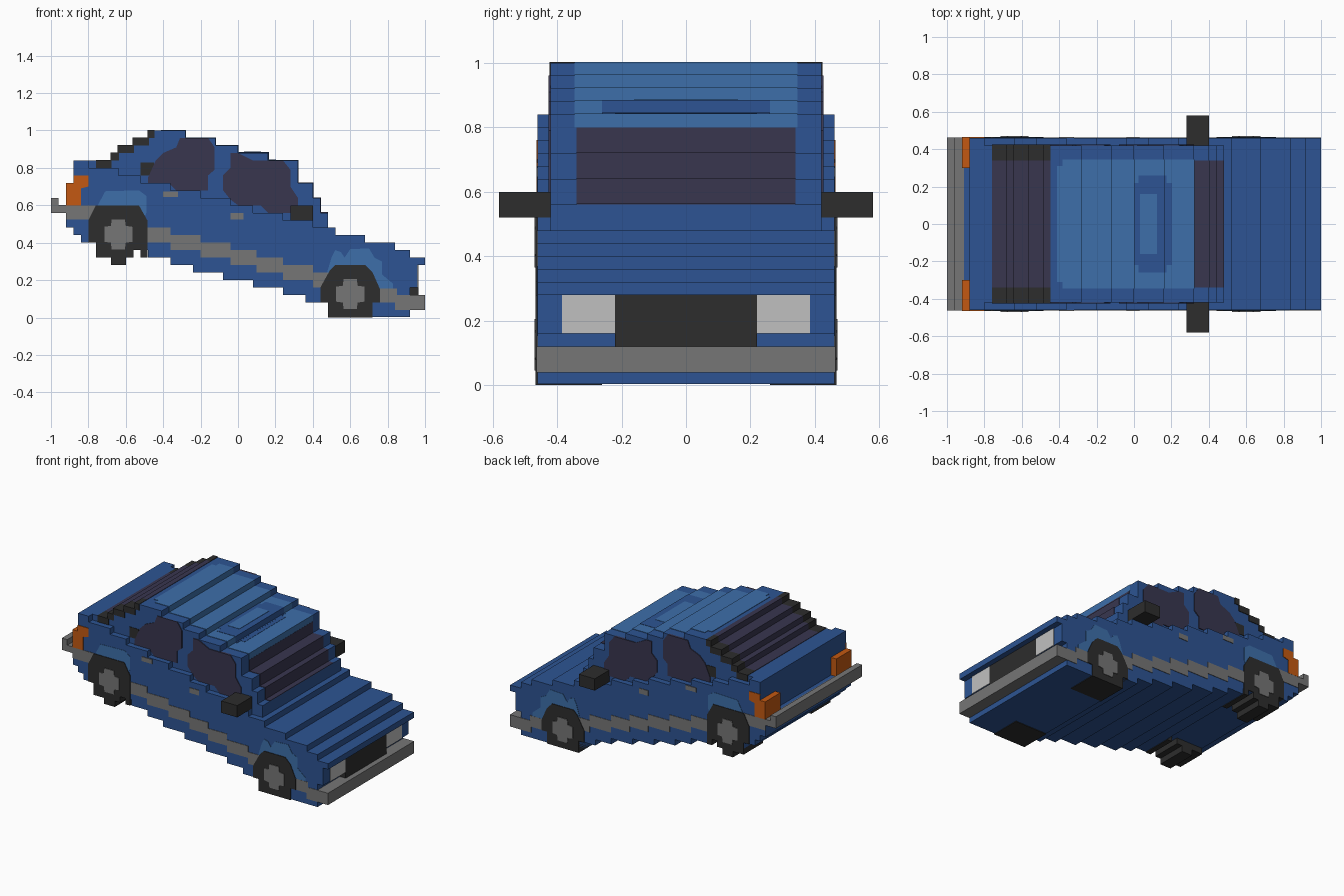
import bpy
import bmesh

cube = bpy.data.objects.get("Cube")
if cube:
    bpy.data.objects.remove(cube, do_unlink=True)


def material(name, rgb):
    lin = [((c / 255 + 0.055) / 1.055) ** 2.4 for c in rgb] + [1.0]
    m = bpy.data.materials.new(name)
    m.use_nodes = True
    m.diffuse_color = lin
    bsdf = m.node_tree.nodes["Principled BSDF"]
    bsdf.inputs["Base Color"].default_value = lin
    bsdf.inputs["Roughness"].default_value = 0.8
    return m


BLUE = material("body blue", (45, 84, 147))
LIGHT = material("light blue", (61, 111, 170))
GLASS = material("dark glass", (56, 54, 79))
BLACK = material("black rubber", (45, 45, 45))
GREY = material("grey trim", (118, 118, 118))
LAMP = material("headlight white", (192, 192, 192))
ORANGE = material("tail light orange", (195, 89, 18))


def prisms(name, parts, mat):
    """One object from (x-z outline, y0, y1) extrusions."""
    bm = bmesh.new()
    for pts, y0, y1 in parts:
        face = bm.faces.new([bm.verts.new((x, y0, z)) for x, z in pts])
        ext = bmesh.ops.extrude_face_region(bm, geom=[face])
        moved = [v for v in ext["geom"] if isinstance(v, bmesh.types.BMVert)]
        bmesh.ops.translate(bm, verts=moved, vec=(0, y1 - y0, 0))
        bm.faces.ensure_lookup_table()
    bmesh.ops.recalc_face_normals(bm, faces=bm.faces)
    mesh = bpy.data.meshes.new(name)
    bm.to_mesh(mesh)
    bm.free()
    mesh.materials.append(mat)
    obj = bpy.data.objects.new(name, mesh)
    bpy.context.collection.objects.link(obj)
    return obj


def rect(x0, x1, z0, z1):
    return [(x0, z0), (x1, z0), (x1, z1), (x0, z1)]


def pair(name, outlines, y0, y1, mat):
    """The same outlines on both flanks of the car."""
    prisms(name, [(o, s * y0, s * y1) for o in outlines for s in (-1, 1)], mat)


def center(name, outlines, hy, mat):
    prisms(name, [(o, -hy, hy) for o in outlines], mat)


# Stepped roofline and underside: (start x, height)
ROOF = [(-0.88, 0.84), (-0.68, 0.88), (-0.64, 0.92), (-0.56, 0.96), (-0.48, 1.0),
        (-0.28, 0.96), (-0.12, 0.92), (0.0, 0.88), (0.16, 0.84), (0.32, 0.72),
        (0.40, 0.64), (0.44, 0.56), (0.48, 0.48), (0.56, 0.44), (0.72, 0.40),
        (0.88, 0.36), (0.92, 0.32)]
UNDER = [(-0.92, 0.48), (-0.88, 0.44), (-0.84, 0.40), (-0.76, 0.36), (-0.48, 0.32),
         (-0.36, 0.28), (-0.24, 0.24), (-0.08, 0.20), (0.08, 0.16), (0.24, 0.12),
         (0.36, 0.08), (0.48, 0.004), (0.92, 0.16), (0.96, 0.28)]


def height(steps, x):
    return [z for sx, z in steps if sx <= x + 1e-6][-1]


def stairs(steps, end):
    ends = [s[0] for s in steps[1:]] + [end]
    return [p for (x, z), e in zip(steps, ends) for p in ((x, z), (e, z))]


# Lower body, topped by a stepped beltline that falls towards the nose
belt = [(-0.92, 0.60)]
for i in range(-22, 25):
    x = i * 0.04
    b = round((0.605 - 0.27 * (x + 0.02)) / 0.04) * 0.04
    z = min(b, height(ROOF, x))
    if abs(z - belt[-1][1]) > 0.01:
        belt.append((x, z))
center("lower_body", [stairs(belt, 1.0) + stairs(UNDER, 1.0)[::-1]], 0.46, BLUE)

# Narrower cabin
cabin = [(-0.80, 0.84)] + [s for s in ROOF if -0.8 < s[0] < 0.46]
center("cabin", [stairs(cabin, 0.48) + [(0.48, 0.40), (-0.80, 0.60)]], 0.42, BLUE)


def skin(x0, x1, e, drop):
    """Thin stepped cladding that follows the roofline, risers included."""
    out = []
    ends = [s[0] for s in ROOF[1:]] + [1.0]
    for (a, z), b in zip(ROOF, ends):
        a, b = max(a, x0), min(b, x1)
        if b - a > 0.001:
            out.append(rect(a - e, b + e, z - drop, z + e))
    return out


# Roof panel and sunroof
center("roof_panel", skin(-0.38, 0.32, 0.003, 0.04), 0.345, LIGHT)
center("roof_panel_rear_edge", skin(-0.41, -0.37, 0.003, 0.04), 0.31, LIGHT)
center("sunroof_frame", skin(0.03, 0.17, 0.005, 0.04), 0.26, BLUE)
center("sunroof_frame_ends", skin(0.0, 0.20, 0.0045, 0.04), 0.22, BLUE)
center("sunroof_pane", skin(0.04, 0.115, 0.007, 0.02), 0.16, LIGHT)

# Windscreen, rear window and its black pillars
center("windscreen", skin(0.325, 0.477, 0.003, 0.08) + [rect(0.30, 0.324, 0.70, 0.80)],
       0.34, GLASS)
center("rear_window", skin(-0.757, -0.45, 0.003, 0.04), 0.34, GLASS)
pair("rear_pillars", skin(-0.757, -0.45, 0.003, 0.04), 0.34, 0.424, BLACK)
pair("rear_pillar_feet", [rect(-0.52, -0.45, 0.76, 0.83)], 0.40, 0.423, BLACK)

# Side windows
pair("rear_side_windows", [[(-0.48, 0.72), (-0.48, 0.75), (-0.44, 0.84), (-0.40, 0.88),
     (-0.33, 0.91), (-0.31, 0.96), (-0.16, 0.96), (-0.125, 0.91), (-0.125, 0.79),
     (-0.16, 0.76), (-0.16, 0.68), (-0.33, 0.68), (-0.37, 0.72)]], 0.41, 0.426, GLASS)
pair("front_side_windows", [[(-0.08, 0.68), (-0.08, 0.76), (-0.04, 0.80), (-0.04, 0.88),
     (0.0, 0.88), (0.08, 0.84), (0.24, 0.84), (0.28, 0.79), (0.28, 0.70), (0.32, 0.64),
     (0.32, 0.56), (0.16, 0.56), (0.12, 0.60), (0.0, 0.60), (-0.04, 0.63)]],
     0.41, 0.426, GLASS)

# Door mirrors and handles
pair("door_mirrors", [rect(0.28, 0.40, 0.52, 0.60)], 0.40, 0.58, BLACK)
pair("door_handles", [rect(-0.40, -0.32, 0.645, 0.675), rect(-0.04, 0.03, 0.525, 0.56)],
     0.45, 0.464, GREY)

# Stepped side trim
TRIM_X = [-0.49, -0.36, -0.20, -0.04, 0.10, 0.24, 0.40, 0.49]
trim = [rect(a, b, 0.40 - 0.04 * i, 0.48 - 0.04 * i)
        for i, (a, b) in enumerate(zip(TRIM_X, TRIM_X[1:]))]
pair("side_trim", trim + [rect(0.74, 0.85, 0.08, 0.155), rect(-0.92, -0.76, 0.525, 0.60)],
     0.45, 0.463, GREY)

# Wheel arches
pair("rear_arches", [[(-0.80, 0.54), (-0.76, 0.58), (-0.71, 0.675), (-0.53, 0.68),
     (-0.49, 0.65), (-0.49, 0.56), (-0.52, 0.48)]], 0.45, 0.462, LIGHT)
pair("front_arches", [[(0.47, 0.22), (0.50, 0.32), (0.52, 0.36), (0.55, 0.35),
     (0.57, 0.32), (0.60, 0.365), (0.70, 0.37), (0.73, 0.32), (0.77, 0.30), (0.77, 0.23),
     (0.83, 0.18), (0.83, 0.15), (0.74, 0.12)]], 0.45, 0.462, LIGHT)

# Blocky tyres and hubs
pair("rear_tyres", [[(-0.80, 0.40), (-0.80, 0.52), (-0.76, 0.60), (-0.53, 0.60),
     (-0.485, 0.52), (-0.485, 0.32), (-0.52, 0.32), (-0.52, 0.36), (-0.56, 0.36),
     (-0.56, 0.32), (-0.60, 0.32), (-0.60, 0.28), (-0.68, 0.28), (-0.68, 0.32),
     (-0.76, 0.32), (-0.76, 0.40)]], 0.26, 0.466, BLACK)
pair("front_tyres", [[(0.44, 0.08), (0.44, 0.16), (0.49, 0.25), (0.52, 0.28), (0.68, 0.28),
     (0.72, 0.24), (0.76, 0.15), (0.76, 0.08), (0.72, 0.08), (0.72, 0.0), (0.48, 0.0),
     (0.48, 0.08)]], 0.26, 0.466, BLACK)
HUB = [(-0.075, 0.04), (-0.04, 0.045), (-0.035, 0.08), (0.035, 0.08), (0.04, 0.045),
       (0.075, 0.04), (0.075, -0.04), (0.04, -0.045), (0.035, -0.08), (-0.035, -0.08),
       (-0.04, -0.045), (-0.075, -0.04)]
pair("wheel_hubs", [[(cx + x, cz + z) for x, z in HUB]
                    for cx, cz in ((-0.64, 0.445), (0.60, 0.125))], 0.45, 0.47, GREY)

# Bumpers
center("front_bumper", [rect(0.84, 1.0, 0.04, 0.12)], 0.463, GREY)
center("rear_bumper", [[(-1.0, 0.56), (-0.91, 0.56), (-0.91, 0.602), (-0.96, 0.602),
                        (-0.96, 0.64), (-1.0, 0.64)]], 0.463, GREY)

# Grille, headlights and tail lights
center("grille", [rect(0.90, 0.964, 0.12, 0.28)], 0.22, BLACK)
pair("headlights", [rect(0.90, 0.964, 0.16, 0.28)], 0.22, 0.385, LAMP)
pair("tail_lights", [rect(-0.92, -0.87, 0.60, 0.72)], 0.30, 0.464, ORANGE)
pair("tail_light_sides", [[(-0.88, 0.60), (-0.84, 0.60), (-0.84, 0.69), (-0.80, 0.70),
                           (-0.80, 0.76), (-0.88, 0.76)]], 0.45, 0.464, ORANGE)
